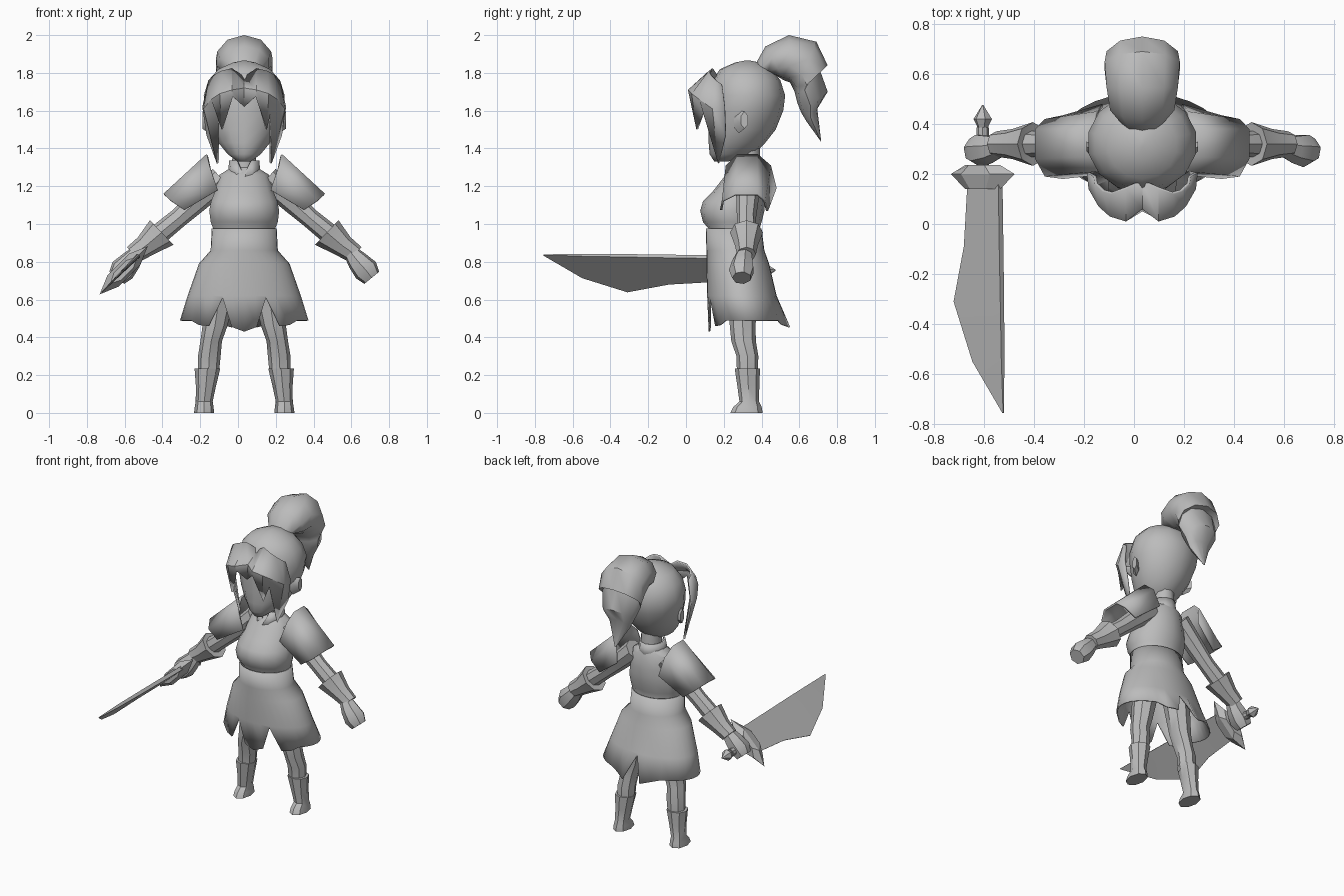
import bpy, bmesh, math
from mathutils import Vector as V

CX = 0.033  # centre line of the figure
grey = bpy.data.materials.new("plain_grey")
grey.diffuse_color = (0.5, 0.5, 0.5, 1)


def make(name, verts, faces, thick=0, angle=40, dx=CX):
    me = bpy.data.meshes.new(name)
    me.from_pydata([V(v) + V((dx, 0, 0)) for v in verts], [], faces)
    me.materials.append(grey)
    bm = bmesh.new()
    bm.from_mesh(me)
    bmesh.ops.remove_doubles(bm, verts=bm.verts, dist=1e-4)
    bmesh.ops.recalc_face_normals(bm, faces=bm.faces)
    bm.to_mesh(me)
    bm.free()
    ob = bpy.data.objects.new(name, me)
    bpy.context.collection.objects.link(ob)
    bpy.ops.object.select_all(action='DESELECT')
    ob.select_set(True)
    bpy.context.view_layer.objects.active = ob
    bpy.ops.object.shade_smooth_by_angle(angle=math.radians(angle))
    if thick:
        so = ob.modifiers.new("thickness", 'SOLIDIFY')
        so.thickness = thick
    return ob


def loft(name, rings, closed=True, caps=True, **kw):
    n = len(rings[0])
    verts = [p for r in rings for p in r]
    faces = [(i * n + j, i * n + (j + 1) % n, (i + 1) * n + (j + 1) % n, (i + 1) * n + j)
             for i in range(len(rings) - 1) for j in range(n if closed else n - 1)]
    if caps and closed:
        faces += [tuple(range(n)), tuple(range(len(verts) - n, len(verts)))]
    return make(name, verts, faces, **kw)


def ring(c, a, b, n):
    c, a, b = V(c), V(a), V(b)
    return [c + a * math.sin(t) - b * math.cos(t) for t in (math.tau * k / n for k in range(n))]


def level(z, hx, y0, y1, n=14, x=0):
    return ring((x, (y0 + y1) / 2, z), (hx, 0, 0), (0, (y1 - y0) / 2, 0), n)


def limb(pts, n=8):
    # round sections in the xz plane, square to the path
    d = (V(pts[-1][:3]) - V(pts[0][:3])).normalized()
    side = V((d.z, 0, -d.x))
    return [ring(p[:3], side * p[3], (0, p[3] * 0.97, 0), n) for p in pts]


def flip(rings, s):
    return [[V((p[0] * s, p[1], p[2])) for p in r] for r in rings]


# head
loft("head", [level(*r) for r in [
    (1.33, .035, .15, .22), (1.37, .09, .125, .36), (1.43, .14, .12, .42), (1.50, .18, .12, .475),
    (1.60, .21, .12, .515), (1.68, .22, .125, .525), (1.76, .195, .14, .50), (1.82, .14, .18, .455),
    (1.855, .06, .26, .39), (1.865, .01, .31, .34)]], angle=60)

# fringe: columns of top, middle, bottom points from the centre to the side lock
half = [
    [(0, .17, 1.78), (0, .06, 1.72), (0, .05, 1.62)],
    [(.065, .14, 1.825), (.065, .01, 1.71), (.06, .02, 1.675)],
    [(.125, .12, 1.81), (.13, .03, 1.69), (.12, .055, 1.50)],
    [(.16, .13, 1.79), (.175, .07, 1.66), (.14, .09, 1.59)],
    [(.19, .16, 1.76), (.215, .14, 1.61), (.145, .17, 1.32)],
    [(.195, .19, 1.74), (.222, .205, 1.62), (.20, .21, 1.47)]]
loft("fringe", flip(half[:0:-1], -1) + half, closed=False, thick=.012, angle=35)

# ponytail: inner and outer profile points with half width
tail = []
for (yi, zi), (yo, zo), w in [
        ((.47, 1.79), (.37, 1.85), .09), ((.52, 1.76), (.42, 1.94), .135),
        ((.55, 1.75), (.545, 2.0), .15), ((.575, 1.70), (.69, 1.965), .158),
        ((.58, 1.68), (.75, 1.84), .15), ((.59, 1.64), (.70, 1.84), .14),
        ((.61, 1.59), (.75, 1.70), .11), ((.64, 1.54), (.695, 1.61), .075), ((.714, 1.437), (.716, 1.435), .004)]:
    tail.append(ring((0, (yi + yo) / 2, (zi + zo) / 2), (w, 0, 0),
                     (0, (yo - yi) / 2, (zo - zi) / 2), 10))
loft("ponytail", tail, angle=45)

# neck and collar with a front notch
loft("neck", [level(1.2, .07, .25, .40, 10), level(1.42, .065, .26, .39, 10)])
low, top = level(1.24, .088, .20, .41, 12), level(1.335, .08, .225, .40, 12)
top[0].z = 1.26
loft("collar", [low, top], caps=False, thick=.012)

# torso
loft("torso", [level(*r) for r in [
    (1.30, .07, .25, .39), (1.26, .135, .21, .41), (1.17, .16, .14, .42), (1.12, .18, .09, .42),
    (1.07, .19, .075, .415), (1.01, .182, .09, .40), (.975, .168, .12, .39), (.85, .17, .12, .40)]])

# skirt with slits cut into the hem
N = 32
prof = [(.975, .172, .105, .40), (.86, .178, .108, .415), (.79, .24, .108, .44), (.62, .30, .112, .48)]
skirt = [level(*r, n=N) for r in prof]
hem = level(.48, .34, .12, .525, N)
for k, p in enumerate(hem):
    m = min(k, N - k)
    z = {0: .43, 1: .455, 2: .61, 3: .46, 4: .465, 15: .455, 14: .47, 16: .61}.get(m, .49)
    if m in (2, 16):
        hem[k] = skirt[3][k] + V((0, 0, -.01))
    else:
        p.z = z
        p.y += .03 if m == 15 else 0
loft("skirt", skirt + [hem], caps=False, thick=.008)

for s, tag in ((1, "left"), (-1, "right")):
    # ear
    loft(tag + "_ear", flip([
        ring((.185, .28, 1.54), (0, .03, 0), (0, 0, .06), 6),
        ring((.222, .31, 1.55), (0, .022, 0), (0, 0, .045), 6)], s))
    # shoulder guard
    loft(tag + "_shoulder_guard", flip([
        [(.14, .20, 1.18), (.185, .21, 1.31), (.20, .27, 1.37), (.20, .38, 1.37), (.185, .45, 1.31), (.16, .48, 1.19)],
        [(.317, .18, 1.075), (.39, .19, 1.125), (.428, .26, 1.16), (.428, .38, 1.16), (.39, .42, 1.125), (.317, .435, 1.07)]],
        s), closed=False, thick=.012)
    # arm, cuff and fist
    loft(tag + "_arm", flip(limb([(.12, .33, 1.24, .07), (.25, .325, 1.12, .06), (.35, .32, 1.03, .052),
                                  (.46, .32, .94, .055), (.55, .32, .86, .04)]), s))
    loft(tag + "_cuff", flip(limb([(.455, .32, .965, .03), (.437, .32, .955, .09), (.52, .32, .885, .062),
                                   (.585, .32, .84, .052)]), s))
    loft(tag + "_hand", flip(limb([(.56, .31, .855, .04), (.60, .30, .805, .058), (.645, .295, .755, .07),
                                   (.675, .295, .715, .052)], 7), s))
    # leg and boot
    loft(tag + "_leg", flip([level(z, rx, y - ry, y + ry, 8, x) for x, y, z, rx, ry in [
        (.10, .30, .82, .085, .10), (.14, .30, .56, .075, .075), (.155, .30, .46, .066, .068),
        (.175, .305, .38, .057, .065), (.185, .325, .30, .06, .058), (.19, .325, .20, .055, .055)]], s))
    loft(tag + "_boot", flip([level(z, rx, y - ry, y + ry, 8, x) for x, y, z, rx, ry in [
        (.195, .325, .235, .068, .067), (.203, .33, .14, .053, .058), (.212, .335, .06, .045, .052),
        (.212, .325, .03, .05, .076), (.213, .32, 0, .053, .086)]], s))

# sword, held along y and tilted: u runs across the blade, w through it
u, w = V((.707, 0, .707)), V((.707, 0, -.707))


def at(y, a, b=0):
    return V((-.605, y, .755)) + u * a + w * b


# blade: thick spine, thin cutting edge
blade = [(.16, -.085, .10, .012), (-.09, -.105, .105, .012), (-.31, -.163, .11, .011),
         (-.55, -.057, .114, .009), (-.755, .112, .117, .002)]
loft("blade", [[at(y, lo, -.002), at(y, lo, .002), at(y, hi, t), at(y, hi, -t)] for y, lo, hi, t in blade],
     angle=20, dx=0)


# guard: flared long hexagon
def hexa(y, L, t):
    return [at(y, L), at(y, L * .45, t), at(y, -L * .45, t), at(y, -L), at(y, -L * .45, -t), at(y, L * .45, -t)]


loft("guard", [hexa(.14, .10, .028), hexa(.20, .18, .042), hexa(.235, .10, .035)], angle=20, dx=0)
# grip and pommel
loft("grip", [ring(at(y, 0), u * r, w * r, 8) for y, r in [(.20, .025), (.385, .025)]], dx=0)
loft("pommel", [ring(at(y, 0), u * r, w * r, 6) for y, r in [(.375, .016), (.42, .038), (.475, .003)]],
     angle=20, dx=0)
